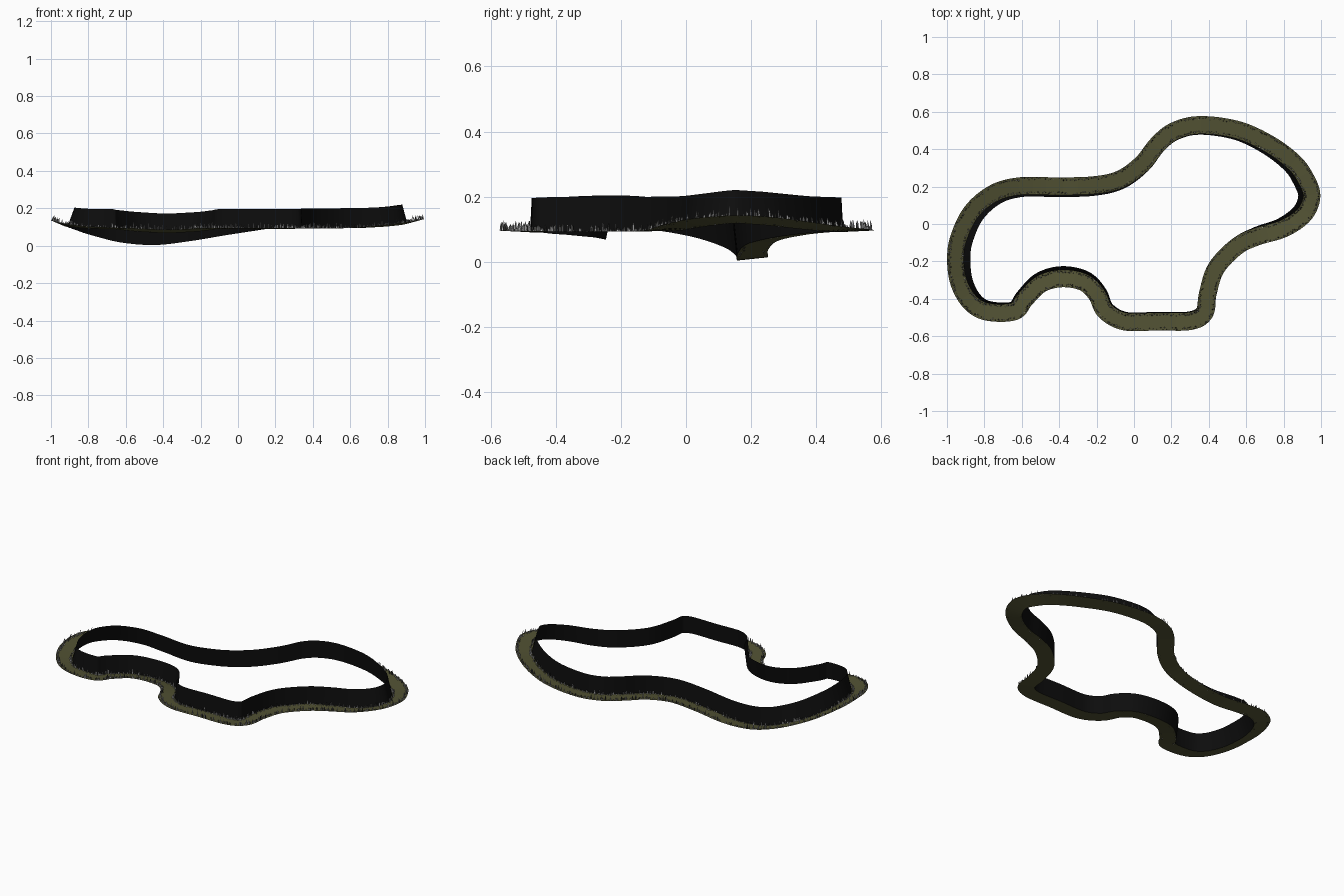
import bpy, bmesh, math, random
from mathutils import Vector

if "Cube" in bpy.data.objects:
    bpy.data.objects.remove(bpy.data.objects["Cube"])

random.seed(4)
HALF = 0.047      # half width of the road
WALL = 0.106      # wall height

# centre line of the loop: x, y, z, bank in degrees (outer edge raised)
PATH = [
    (-0.05, -0.522, .093, 3), (0.13, -0.522, .093, 3), (0.30, -0.52, .093, 3),
    (0.378, -0.475, .093, 2), (0.395, -0.37, .093, 0), (0.44, -0.235, .093, 0),
    (0.55, -0.12, .094, 0), (0.66, -0.067, .098, 3), (0.80, -0.025, .108, 8),
    (0.91, 0.05, .122, 13), (0.951, 0.15, .130, 15), (0.915, 0.25, .125, 14),
    (0.85, 0.335, .115, 11), (0.72, 0.43, .103, 8), (0.55, 0.505, .097, 5),
    (0.35, 0.53, .094, 3), (0.215, 0.497, .093, 2), (0.125, 0.425, .091, 1),
    (0.04, 0.32, .079, 2), (-0.08, 0.237, .060, 4), (-0.23, 0.207, .034, 6),
    (-0.43, 0.203, .009, 6), (-0.61, 0.203, .020, 7), (-0.75, 0.165, .050, 11),
    (-0.87, 0.065, .085, 16), (-0.94, -0.08, .112, 19), (-0.955, -0.20, .120, 20),
    (-0.935, -0.32, .115, 17), (-0.875, -0.42, .105, 12), (-0.785, -0.47, .097, 7),
    (-0.64, -0.468, .092, 4), (-0.58, -0.40, .088, 6), (-0.495, -0.32, .082, 9),
    (-0.385, -0.292, .077, 11), (-0.27, -0.312, .081, 9), (-0.20, -0.377, .087, 6),
    (-0.155, -0.465, .092, 4),
]


def material(name, rgb):
    m = bpy.data.materials.new(name)
    m.diffuse_color = (*rgb, 1)
    m.use_nodes = True
    m.node_tree.nodes["Principled BSDF"].inputs["Base Color"].default_value = m.diffuse_color
    return m


OLIVE = material("olive_ground", (.085, .085, .034))
BLACK = material("black_wall", (.004, .004, .004))
LIGHT = material("light_stone", (.50, .50, .50))
DARK = material("dark_stone", (.06, .06, .055))


def spline(steps):
    """Closed Catmull-Rom samples of x, y, z, bank."""
    out, n = [], len(PATH)
    for i in range(n):
        quad = [Vector(PATH[(i + k) % n]) for k in (-1, 0, 1, 2)]
        a, b, c, d = quad
        for s in range(steps):
            t = s / steps
            out.append(0.5 * (2 * b + (c - a) * t + (2 * a - 5 * b + 4 * c - d) * t * t
                              + (3 * b - a - 3 * c + d) * t ** 3))
    return out


def frames(steps):
    """Centre, outward direction and banked normal at each sample."""
    pts = spline(steps)
    res = []
    for i, p in enumerate(pts):
        tan = (pts[(i + 1) % len(pts)] - pts[i - 1]).to_3d()
        side = Vector((tan.y, -tan.x, 0)).normalized()     # outward, loop runs anticlockwise
        b = math.radians(p[3])
        out = side * math.cos(b) + Vector((0, 0, math.sin(b)))
        up = Vector((0, 0, math.cos(b))) - side * math.sin(b)
        res.append((p.to_3d(), out, up))
    return res


def finish(name, bm, mats, smooth=False):
    me = bpy.data.meshes.new(name)
    bm.to_mesh(me)
    bm.free()
    for m in mats:
        me.materials.append(m)
    for f in me.polygons:
        f.use_smooth = smooth
    ob = bpy.data.objects.new(name, me)
    bpy.context.collection.objects.link(ob)
    return ob


def ribbon(name, profile, mat):
    """Sweep an (outward, up) profile round the loop."""
    bm = bmesh.new()
    rows = [[bm.verts.new(c + o * u + n * v) for u, v in profile] for c, o, n in frames(8)]
    for i, row in enumerate(rows):
        prev = rows[i - 1]
        for j in range(len(profile) - 1):
            bm.faces.new((prev[j], prev[j + 1], row[j + 1], row[j]))
    return finish(name, bm, [mat], True)


# banked road and the tall wall on its inner edge
ribbon("road", [(-HALF, 0), (HALF, 0)], OLIVE)
ribbon("inner_wall", [(-HALF, WALL), (-HALF, 0)], BLACK)


def stones(name, low, high, tall):
    """Small pointed stones scattered along one verge."""
    bm = bmesh.new()
    for c, o, n in frames(20):
        if random.random() < 0.15:
            continue
        along = n.cross(o)
        base = c + o * random.uniform(low, high) + along * random.uniform(-.004, .004)
        h = tall * random.uniform(.25, 1) ** 2
        r = random.uniform(.002, .004)
        spin = random.uniform(0, math.pi)
        dirs = [along * math.cos(spin + k * math.pi / 2) + o * math.sin(spin + k * math.pi / 2)
                for k in range(4)]
        bot = [bm.verts.new(base + d * r) for d in dirs]
        mid = [bm.verts.new(base + d * r * .8 + n * h * .65) for d in dirs]
        tip = bm.verts.new(base + n * h)
        mi = 0 if random.random() < .65 else 1
        for k in range(4):
            q = (k + 1) % 4
            bm.faces.new((bot[k], bot[q], mid[q], mid[k])).material_index = mi
            bm.faces.new((mid[k], mid[q], tip)).material_index = mi
    bmesh.ops.recalc_face_normals(bm, faces=bm.faces)
    return finish(name, bm, [LIGHT, DARK])


# stones on both verges
stones("outer_verge_stones", .030, .044, .032)
stones("inner_verge_stones", -.043, -.032, .026)
